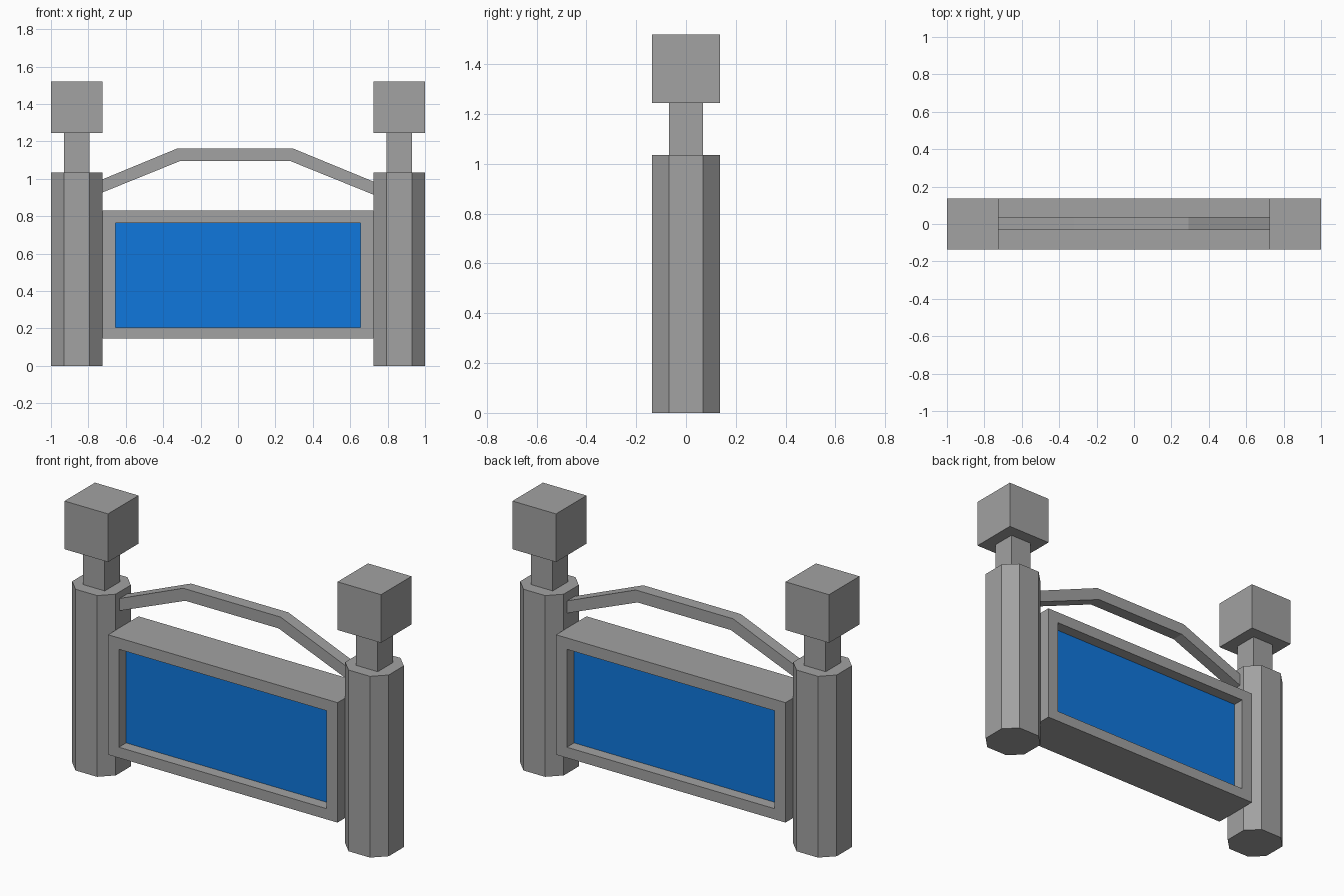
import bpy, bmesh, math
from mathutils import Vector

cube = bpy.data.objects.get("Cube")
if cube:
    bpy.data.objects.remove(cube, do_unlink=True)


def make_material(name, rgb):
    m = bpy.data.materials.new(name)
    m.use_nodes = True
    m.diffuse_color = (*rgb, 1)
    bsdf = m.node_tree.nodes["Principled BSDF"]
    bsdf.inputs["Base Color"].default_value = (*rgb, 1)
    bsdf.inputs["Roughness"].default_value = 0.8
    return m


GREY = make_material("stone grey", (0.36, 0.36, 0.36))
BLUE = make_material("panel blue", (0.005, 0.187, 0.72))


def finish(bm, name, materials=(GREY,)):
    bmesh.ops.recalc_face_normals(bm, faces=bm.faces[:])
    mesh = bpy.data.meshes.new(name)
    bm.to_mesh(mesh)
    bm.free()
    for m in materials:
        mesh.materials.append(m)
    ob = bpy.data.objects.new(name, mesh)
    bpy.context.collection.objects.link(ob)
    return ob


def prism(name, points, direction):
    """Extrude a flat outline along a direction."""
    bm = bmesh.new()
    base = bm.faces.new([bm.verts.new(p) for p in points])
    ext = bmesh.ops.extrude_face_region(bm, geom=[base], use_keep_orig=True)
    top = [v for v in ext["geom"] if isinstance(v, bmesh.types.BMVert)]
    bmesh.ops.translate(bm, verts=top, vec=Vector(direction))
    return finish(bm, name)


def square(x, r, z):
    return [(x - r, -r, z), (x + r, -r, z), (x + r, r, z), (x - r, r, z)]


R, C = 0.1375, 0.068      # post half width, half width of its flat sides
POST_X = 1 - R
INNER = 1 - 2 * R         # inner side of the posts
octagon = [(-C, -R), (C, -R), (R, -C), (R, C), (C, R), (-C, R), (-R, C), (-R, -C)]

# Posts with neck and cube finial
for side, s in (("left", 1), ("right", -1)):
    x = s * POST_X
    prism(f"{side}_post", [(x + a, b, 0) for a, b in octagon], (0, 0, 1.035))
    prism(f"{side}_post_neck", square(x, C, 1.035), (0, 0, 0.21))
    prism(f"{side}_post_cap", square(x, R, 1.245), (0, 0, 0.275))

# Sign board with a recessed blue panel on the front and back
bm = bmesh.new()
bmesh.ops.create_cube(bm, size=1)
for v in bm.verts:
    v.co = (v.co.x * 2 * INNER, v.co.y * 2 * R, 0.4875 + v.co.z * 0.685)
for panel in [f for f in bm.faces if abs(f.normal.y) > 0.9]:
    bmesh.ops.inset_region(bm, faces=[panel], thickness=0.06, use_even_offset=True)
    for v in panel.verts:
        v.co.x = math.copysign(0.656, v.co.x)
        v.co.z = 0.765 if v.co.z > 0.4875 else 0.206
    bmesh.ops.inset_region(bm, faces=[panel], thickness=0, depth=-0.065)
    panel.material_index = 1
finish(bm, "sign_board", (GREY, BLUE))

# Bent beam between the posts
beam = [(-INNER, 0.997), (-0.323, 1.163), (0.292, 1.163), (INNER, 0.985),
        (INNER, 0.915), (0.28, 1.095), (-0.31, 1.095), (-INNER, 0.927)]
prism("top_beam", [(x, -0.033, z) for x, z in beam], (0, 0.07, 0))
